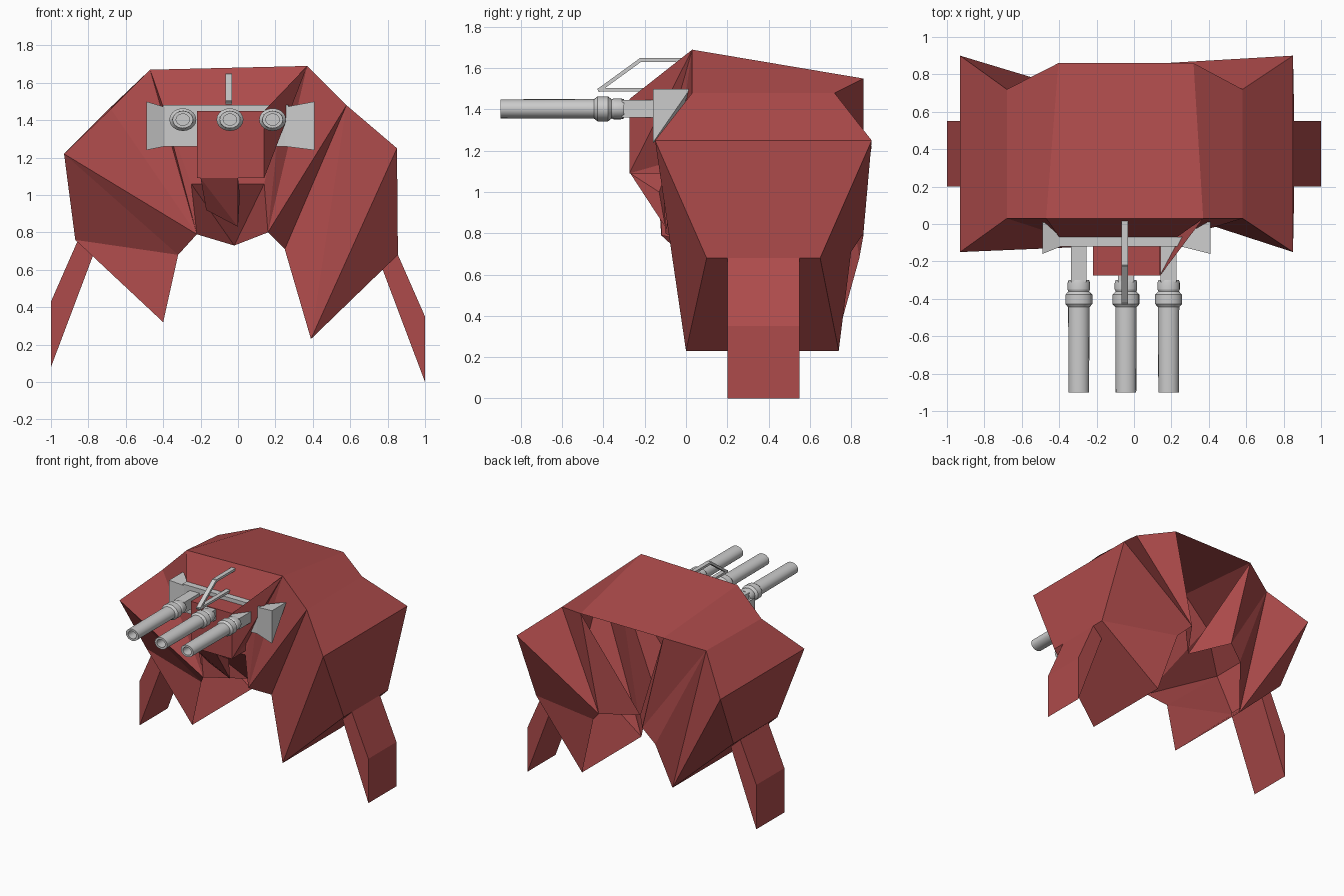
import bpy, bmesh, math
from mathutils import Vector

if "Cube" in bpy.data.objects:
    bpy.data.objects.remove(bpy.data.objects["Cube"])

red = bpy.data.materials.new("red_armour")
red.diffuse_color = (0.42, 0.07, 0.07, 1)
red.use_nodes = True
red.node_tree.nodes["Principled BSDF"].inputs["Base Color"].default_value = red.diffuse_color


def finish(name, bm, mat=None):
    bmesh.ops.recalc_face_normals(bm, faces=bm.faces)
    me = bpy.data.meshes.new(name)
    bm.to_mesh(me)
    bm.free()
    ob = bpy.data.objects.new(name, me)
    bpy.context.collection.objects.link(ob)
    if mat:
        me.materials.append(mat)
    return ob


def hull(name, pts, mat=None):
    bm = bmesh.new()
    for p in pts:
        bm.verts.new(p)
    bmesh.ops.convex_hull(bm, input=bm.verts)
    return finish(name, bm, mat)


def box(name, x, y, z, mat=None):
    return hull(name, [(a, b, c) for a in x for b in y for c in z], mat)


def prism_x(name, profile, x0, x1, mat=None):
    return hull(name, [(x, y, z) for x in (x0, x1) for y, z in profile], mat)


# Armour shell stations: top, shoulder, outer, elbow, knee tip, inner, rim
# each is x, front y, front z, back y, back z
right = dict(T=(.37, .03, 1.69, .86, 1.55), S=(.58, .03, 1.48, .72, 1.48),
             O=(.85, -.15, 1.25, .90, 1.25), E=(.855, .10, .68, .65, .68),
             K=(.39, 0, .23, .74, .23), I=(.25, .06, .71, .80, .71),
             R=(.16, -.10, .80, .86, .80))
left = dict(T=(-.47, .03, 1.67, .86, 1.55), S=(-.68, .03, 1.46, .72, 1.47),
            O=(-.93, -.15, 1.22, .90, 1.22), E=(-.87, .10, .76, .65, .76),
            K=(-.40, 0, .32, .74, .32), I=(-.32, 0, .68, .84, .68),
            R=(-.22, -.12, .79, .86, .79))
bm = bmesh.new()
V = {}
for side, table in (("r", right), ("l", left)):
    for key, (x, yf, zf, yb, zb) in table.items():
        xb = x * .86 if key == "T" else x
        V[side + "f" + key] = bm.verts.new((x, yf, zf))
        V[side + "b" + key] = bm.verts.new((xb, yb, zb))
# Centre folds (C) and the brow behind the guns (W upper, X lower)
for key, co in dict(fC=(-.02, .15, .73), bC=(-.02, .60, .74),
                    rW=(.23, -.07, 1.47), lW=(-.40, -.07, 1.47),
                    rX=(.14, -.11, 1.06), lX=(-.25, -.11, 1.06)).items():
    V[key] = bm.verts.new(co)


def face(*keys):
    bm.faces.new([V[k] for k in keys])


# Plain end panels and folded end panels sit diagonally opposite each other
plain = ("OEK", "SOK", "SKI", "SIR", "TSR")
folded = ("OEI", "EKI", "OIR", "SOR", "TSR")
for corner, panels in (("rf", plain), ("lb", plain), ("lf", folded), ("rb", folded)):
    for p in panels:
        face(*[corner + k for k in p])
# Side strips front to back, then brow sides and inward folds
for s in "rl":
    for a, b in ("TS", "SO", "OE", "EK"):
        face(s + "f" + a, s + "f" + b, s + "b" + b, s + "b" + a)
    face(s + "bT", s + "bR", "bC")
    face(s + "fT", s + "W", s + "fR")
    face(s + "W", s + "X", s + "fR")
    face(s + "X", s + "fR", "fC")
face("lfT", "rfT", "rbT", "lbT")
face("lfT", "rfT", "rW", "lW")
face("lW", "rW", "rX", "lX")
face("lX", "rX", "fC")
finish("armour_shell", bm, red)

# Hanging side flaps
for name, s, dz in (("right_flap", 1, 0), ("left_flap", -1, .08)):
    prof = [(.855, .68), (1, .35), (1, 0), (.77, .61)]
    bm = bmesh.new()
    rings = [[bm.verts.new((s * x, y, z + dz)) for x, z in prof] for y in (.2, .55)]
    bm.faces.new(rings[0])
    bm.faces.new(rings[1])
    for i in range(4):
        j = (i + 1) % 4
        bm.faces.new((rings[0][i], rings[0][j], rings[1][j], rings[1][i]))
    finish(name, bm, red)

# Gun housing, its brace to the roof corner and the tongue below
prism_x("gun_housing", [(-.275, 1.09), (-.275, 1.45), (-.08, 1.45), (-.10, 1.09)],
        -.22, .14, red)
hull("housing_brace", [(.14, -.275, 1.45), (.14, -.275, 1.09), (.37, .03, 1.69),
                       (.12, -.12, 1.09)], red)
hull("housing_tongue", [(-.20, -.27, 1.09), (.0, -.27, 1.09), (-.17, -.12, .92),
                        (.0, -.10, .83), (.01, -.13, 1.0), (-.05, -.10, 1.09)], red)

# Grey cross beam and flared end plates
box("cross_beam", (-.40, .27), (-.12, -.07), (1.26, 1.48))
for name, xi, xm, xo in (("right_end_plate", .25, .34, .41), ("left_end_plate", -.39, -.44, -.49)):
    hull(name, [(xi, y, z) for y in (-.12, -.07) for z in (1.26, 1.47)]
         + [(xm, -.12, z) for z in (1.26, 1.48)]
         + [(xo, y, z) for y, z in ((-.16, 1.24), (-.16, 1.5), (.02, 1.5))])

# Barrels: lathed profile (radius, y) with a bore, slightly flattened
profile = [(0, -.30), (.055, -.30), (.06, -.315), (.06, -.35), (.055, -.36), (.072, -.378),
           (.072, -.428), (.057, -.445), (.055, -.90), (.036, -.90), (.036, -.82), (0, -.82)]
for name, cx in (("left", -.295), ("middle", -.043), ("right", .185)):
    box(name + "_gun_mount", (cx - .042, cx + .042), (-.31, -.08), (1.36, 1.445))
    bm = bmesh.new()
    vs = [bm.verts.new((r, y, 0)) for r, y in profile]
    es = [bm.edges.new(p) for p in zip(vs, vs[1:])]
    bmesh.ops.spin(bm, geom=vs + es, cent=(0, 0, 0), axis=(0, 1, 0),
                   angle=math.tau, steps=20)
    bmesh.ops.remove_doubles(bm, verts=bm.verts, dist=1e-4)
    bmesh.ops.scale(bm, vec=(1, 1, .84), verts=bm.verts)
    bmesh.ops.translate(bm, vec=(cx, 0, 1.403), verts=bm.verts)
    ob = finish(name + "_barrel", bm)
    bpy.context.view_layer.objects.active = ob
    ob.select_set(True)
    bpy.ops.object.shade_smooth_by_angle(angle=math.radians(22))
    ob.select_set(False)

# Sight frame: bars along a path in the y-z plane
path = [(-.03, 1.495), (-.42, 1.495), (-.22, 1.64), (.02, 1.64)]
for i, (a, b) in enumerate(zip(path, path[1:])):
    a, b = Vector(a), Vector(b)
    d = (b - a).normalized()
    n = Vector((-d.y, d.x)) * .009
    a, b = a - d * .006, b + d * .006
    prism_x("sight_bar_%d" % (i + 1), [a + n, a - n, b - n, b + n], -.067, -.033)
